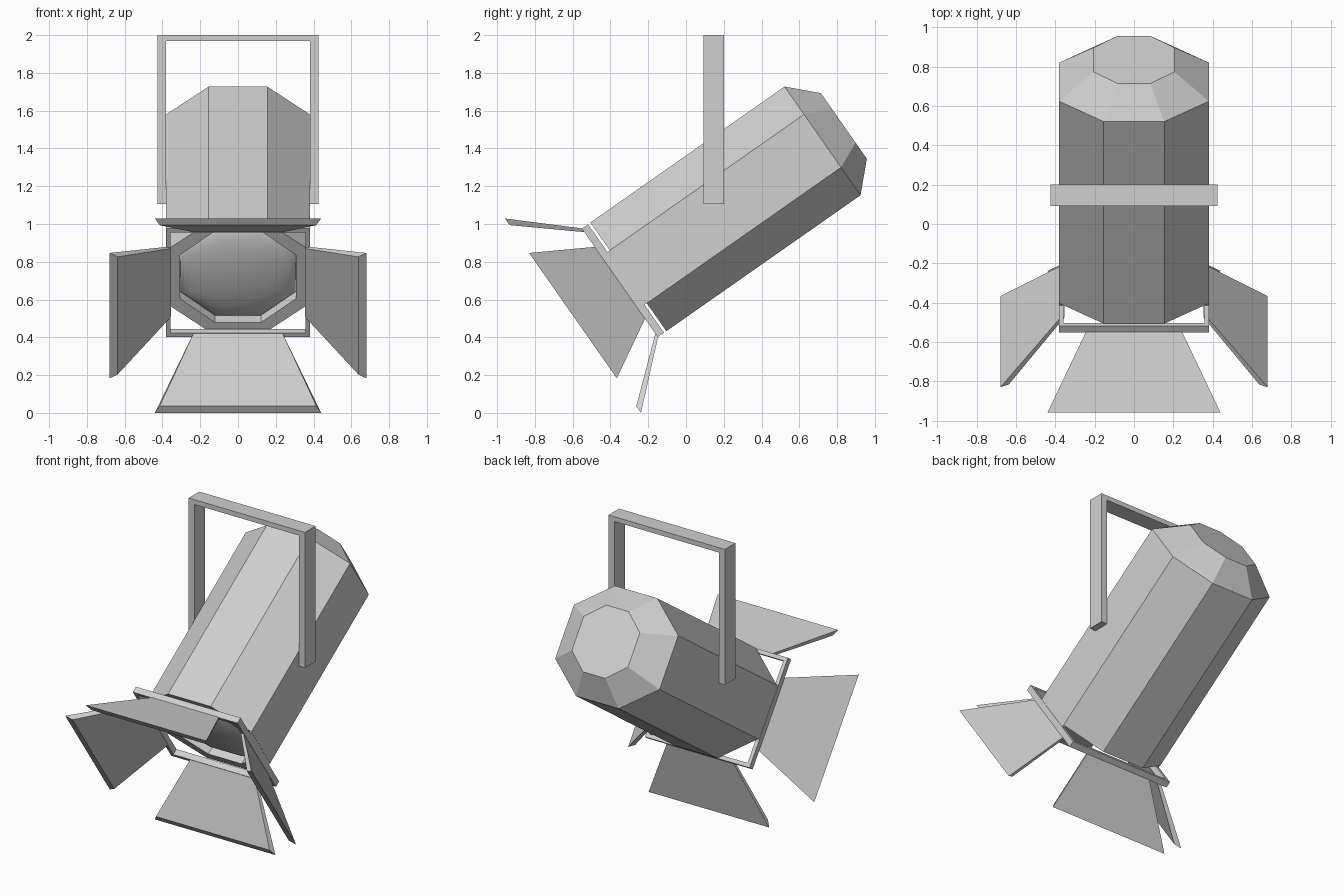
import bpy, bmesh, math
from mathutils import Matrix

cube = bpy.data.objects.get("Cube")
if cube:
    bpy.data.objects.remove(cube, do_unlink=True)

grey = bpy.data.materials.new("light_grey_metal")
GREY = (0.63, 0.63, 0.63, 1)
grey.use_nodes = True
grey.diffuse_color = GREY
grey.node_tree.nodes["Principled BSDF"].inputs["Base Color"].default_value = GREY

# Lamp space: y runs back along the barrel axis, z is up across it
TILT = Matrix.Rotation(math.radians(35), 4, 'X') @ Matrix.Translation((0, 0, 0.765))


def loft(name, rings, ring_closed=False, matrix=TILT):
    """Skin a list of equal point rings; cap the ends or join last to first."""
    bm = bmesh.new()
    loops = [[bm.verts.new(p) for p in ring] for ring in rings]
    pairs = list(zip(loops, loops[1:]))
    if ring_closed:
        pairs.append((loops[-1], loops[0]))
    else:
        bm.faces.new(loops[0])
        bm.faces.new(loops[-1])
    for a, b in pairs:
        n = len(a)
        for i in range(n):
            j = (i + 1) % n
            bm.faces.new((a[i], a[j], b[j], b[i]))
    bmesh.ops.recalc_face_normals(bm, faces=bm.faces)
    bm.transform(matrix)
    mesh = bpy.data.meshes.new(name)
    bm.to_mesh(mesh)
    bm.free()
    mesh.materials.append(grey)
    obj = bpy.data.objects.new(name, mesh)
    bpy.context.collection.objects.link(obj)
    return obj


def octagon(y, hx, hz, cx, cz):
    half = [(cx, hz), (hx, cz), (hx, -cz), (cx, -hz)]
    return [(x, y, z) for x, z in half] + [(-x, y, -z) for x, z in half]


def rect(y, hx, hz):
    return [(hx, y, hz), (hx, y, -hz), (-hx, y, -hz), (-hx, y, hz)]


def box(name, x0, x1, y0, y1, z0, z1, matrix=TILT):
    loft(name, [[(x0, y, z0), (x1, y, z0), (x1, y, z1), (x0, y, z1)]
                for y in (y0, y1)], matrix=matrix)


# Barrel with tapered rear cap and recessed front opening
loft("lamp_barrel", [
    octagon(1.556, 0.205, 0.212, 0.082, 0.108),
    octagon(1.418, 0.381, 0.351, 0.155, 0.171),
    octagon(0.163, 0.381, 0.351, 0.155, 0.171),
    octagon(0.163, 0.308, 0.295, 0.122, 0.14),
    octagon(0.235, 0.308, 0.295, 0.122, 0.14),
])

# Domed lens, smooth shaded
dome = []
for i in range(8):
    a = math.radians(i * 12)
    k = math.cos(a)
    dome.append(octagon(0.235 - 0.085 * math.sin(a), 0.308 * k, 0.295 * k,
                        0.122 * k, 0.14 * k))
lens = loft("lens", dome)
lens.data.shade_smooth()

# Square front frame and the tabs that hold it
loft("front_frame", [rect(0.108, 0.382, 0.35), rect(0.148, 0.382, 0.35),
                     rect(0.148, 0.358, 0.325), rect(0.108, 0.358, 0.325)],
     ring_closed=True)
for side, name in ((1, "left"), (-1, "right")):
    box(name + "_frame_tab", side * 0.36, side * 0.38, 0.14, 0.17, -0.17, 0.17)


# Flared barn doors, thicker and wider towards the tip
def door(name, place, base, tip, base_half, tip_half):
    rings = []
    for y, d, w, thick, inset in ((0.11, base, base_half, 0.024, 0.01),
                                  (-0.195, tip, tip_half, 0.043, 0.025)):
        rings.append([place(d, y, w), place(d, y, -w),
                      place(d - thick, y, inset - w), place(d - thick, y, w - inset)])
    loft(name, rings)


door("left_door", lambda d, y, w: (d, y, w), 0.378, 0.68, 0.231, 0.405)
door("right_door", lambda d, y, w: (-d, y, w), 0.378, 0.68, 0.231, 0.405)
door("top_door", lambda d, y, w: (w, y, d), 0.35, 0.628, 0.245, 0.44)
door("bottom_door", lambda d, y, w: (w, y, -d), 0.35, 0.628, 0.245, 0.44)

# Upright hanging yoke: one U-shaped profile
outline = [(-0.425, 1.105), (-0.425, 2), (0.425, 2), (0.425, 1.105),
           (0.381, 1.105), (0.381, 1.968), (-0.381, 1.968), (-0.381, 1.105)]
loft("hanging_yoke", [[(x, y, z) for x, z in outline] for y in (0.092, 0.202)],
     matrix=Matrix.Identity(4))
